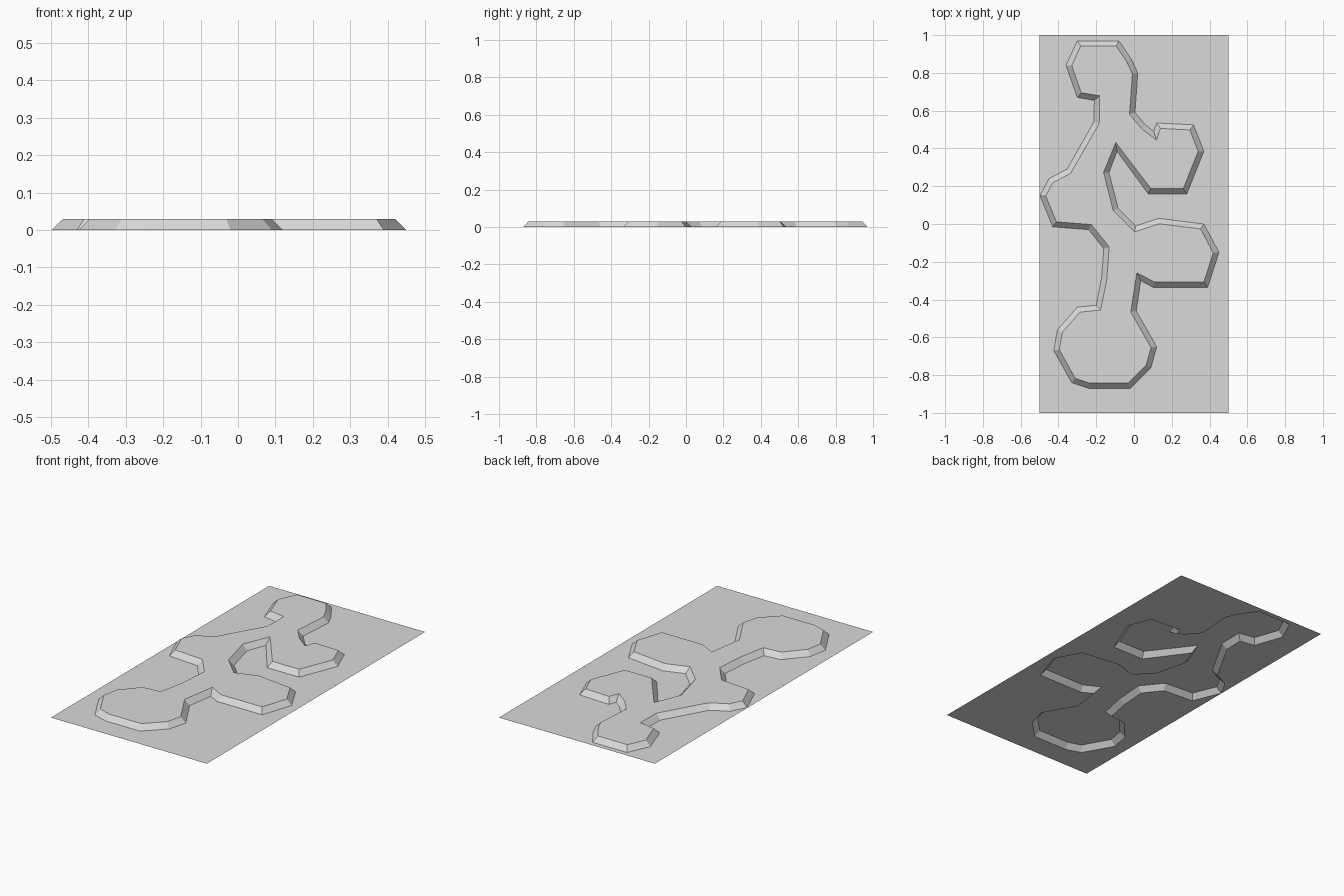
import bpy, bmesh
from mathutils import Vector
from mathutils.geometry import tessellate_polygon

if "Cube" in bpy.data.objects:
    bpy.data.objects.remove(bpy.data.objects["Cube"])

HEIGHT = 0.03      # plateau height
BEVEL = 0.028      # horizontal run of the sloping wall

# Foot of the raised shape, clockwise from the top-left knob
foot = [(-.30, .97), (-.08, .97), (-.015, .875), (.02, .80), (.005, .59), (.06, .525),
        (.105, .49), (.12, .535), (.315, .525), (.37, .385), (.28, .16), (.075, .16),
        (-.09, .385), (-.132, .272), (-.085, .085), (.01, -.01), (.13, .03), (.37, .0),
        (.45, -.15), (.39, -.335), (.10, -.335), (.036, -.30), (.012, -.46),
        (.12, -.65), (.09, -.76), (-.02, -.87), (-.24, -.87), (-.33, -.84),
        (-.425, -.67), (-.405, -.56), (-.30, -.44), (-.20, -.43), (-.172, -.29),
        (-.16, -.13), (-.24, -.03), (-.43, -.015), (-.498, .15), (-.45, .24),
        (-.355, .29), (-.212, .54), (-.21, .655), (-.30, .67), (-.36, .84)]


def inset(points, d):
    """Mitred inward offset of a clockwise outline."""
    result = []
    for i, p in enumerate(points):
        p = Vector(p)
        a = (p - Vector(points[i - 1])).normalized()
        b = (Vector(points[(i + 1) % len(points)]) - p).normalized()
        n1, n2 = Vector((a.y, -a.x)), Vector((b.y, -b.x))
        m = (n1 + n2).normalized()
        result.append(p + m * d / max(m.dot(n1), 0.6))
    return result


bm = bmesh.new()
low = [bm.verts.new((x, y, 0)) for x, y in foot]
top = [bm.verts.new((p.x, p.y, HEIGHT)) for p in inset(foot, BEVEL)]
sheet = [bm.verts.new((x, y, 0)) for x, y in ((-.5, -1), (.5, -1), (.5, 1), (-.5, 1))]

# Flat sheet around the raised shape, and the plateau on it
for loops in ([sheet, low], [top]):
    verts = [v for loop in loops for v in loop]
    for tri in tessellate_polygon([[v.co.xy.to_3d() for v in loop] for loop in loops]):
        bm.faces.new([verts[i] for i in tri])

# Sloping walls, open underneath
n = len(low)
for i in range(n):
    j = (i + 1) % n
    bm.faces.new((low[i], low[j], top[j], top[i]))

# All faces look upward
bm.normal_update()
for f in bm.faces:
    if f.normal.z < 0:
        f.normal_flip()

mesh = bpy.data.meshes.new("embossed_sheet")
bm.to_mesh(mesh)
bm.free()
grey = bpy.data.materials.new("light grey")
grey.diffuse_color = (0.7, 0.7, 0.7, 1)
grey.use_nodes = True
grey.node_tree.nodes["Principled BSDF"].inputs["Base Color"].default_value = grey.diffuse_color
mesh.materials.append(grey)
bpy.context.collection.objects.link(bpy.data.objects.new("embossed_sheet", mesh))
